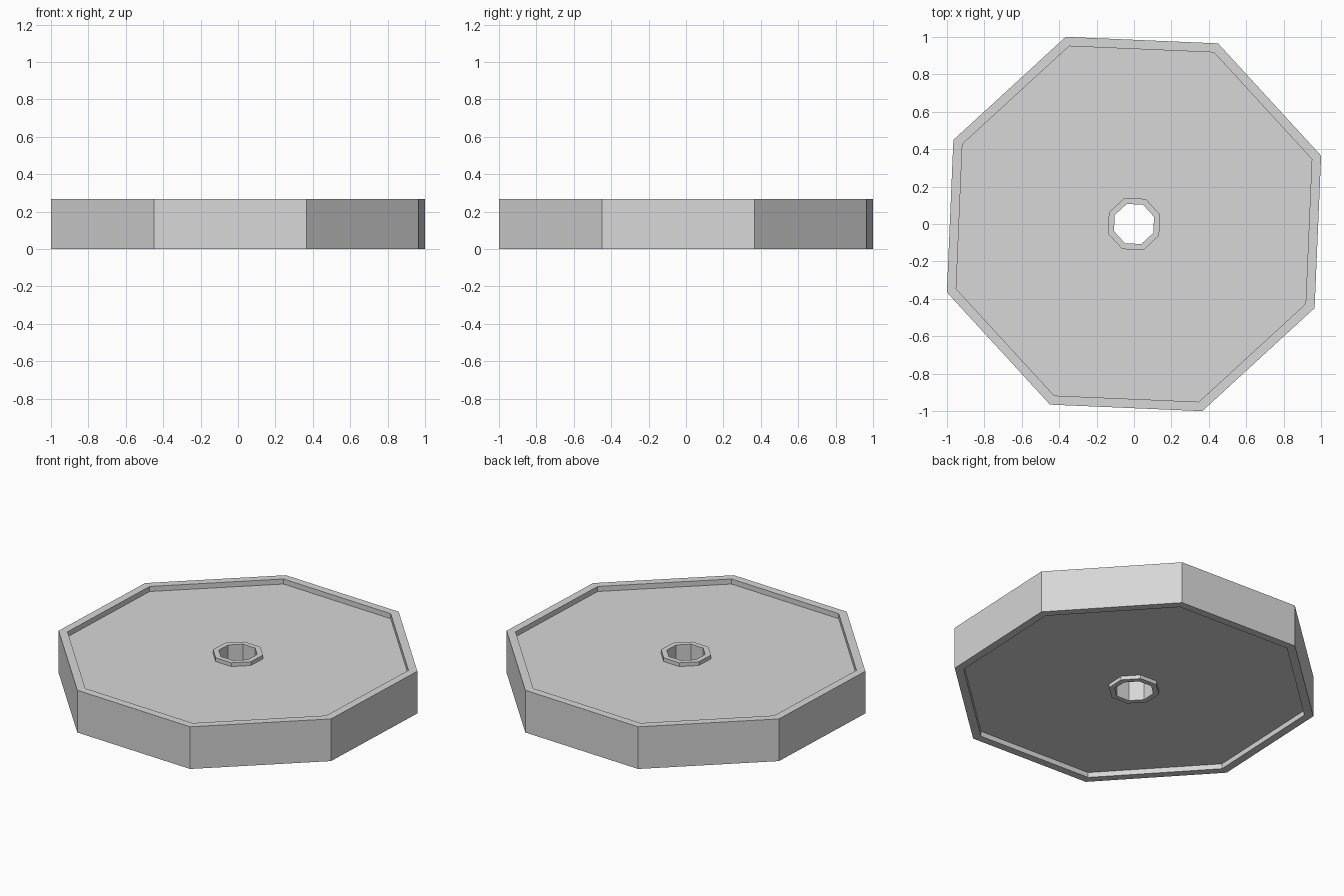
import bpy
import bmesh
from math import cos, sin, radians, tau

cube = bpy.data.objects.get("Cube")
if cube:
    bpy.data.objects.remove(cube, do_unlink=True)

SIDES = 8
TURN = radians(20.05)
HEIGHT = 0.267
RECESS = 0.032
HUB_DROP = 0.008

grey = bpy.data.materials.new("light grey")
grey.use_nodes = True
colour = (0.68, 0.68, 0.68, 1)
grey.diffuse_color = colour
grey.node_tree.nodes["Principled BSDF"].inputs["Base Color"].default_value = colour


def octagon_ring(name, profile):
    """Sweep a closed (radius, z) profile around the axis with flat sides."""
    bm = bmesh.new()
    rings = []
    for i in range(SIDES):
        a = TURN + tau * i / SIDES
        rings.append([bm.verts.new((r * cos(a), r * sin(a), z)) for r, z in profile])
    count = len(profile)
    for i in range(SIDES):
        here, there = rings[i], rings[(i + 1) % SIDES]
        for j in range(count):
            k = (j + 1) % count
            bm.faces.new((here[j], there[j], there[k], here[k]))
    bmesh.ops.recalc_face_normals(bm, faces=bm.faces)
    mesh = bpy.data.meshes.new(name)
    bm.to_mesh(mesh)
    bm.free()
    mesh.materials.append(grey)
    obj = bpy.data.objects.new(name, mesh)
    bpy.context.collection.objects.link(obj)
    return obj


# Wheel: raised rim, sunken web and a hub collar around the axle hole
OUTER, RIM, HUB, HOLE = 1.065, 1.012, 0.148, 0.114
upper = [(OUTER, HEIGHT), (RIM, HEIGHT), (RIM, HEIGHT - RECESS),
         (HUB, HEIGHT - RECESS), (HUB, HEIGHT - HUB_DROP), (HOLE, HEIGHT - HUB_DROP)]
lower = [(r, HEIGHT - z) for r, z in reversed(upper)]
octagon_ring("wheel", upper + lower)
